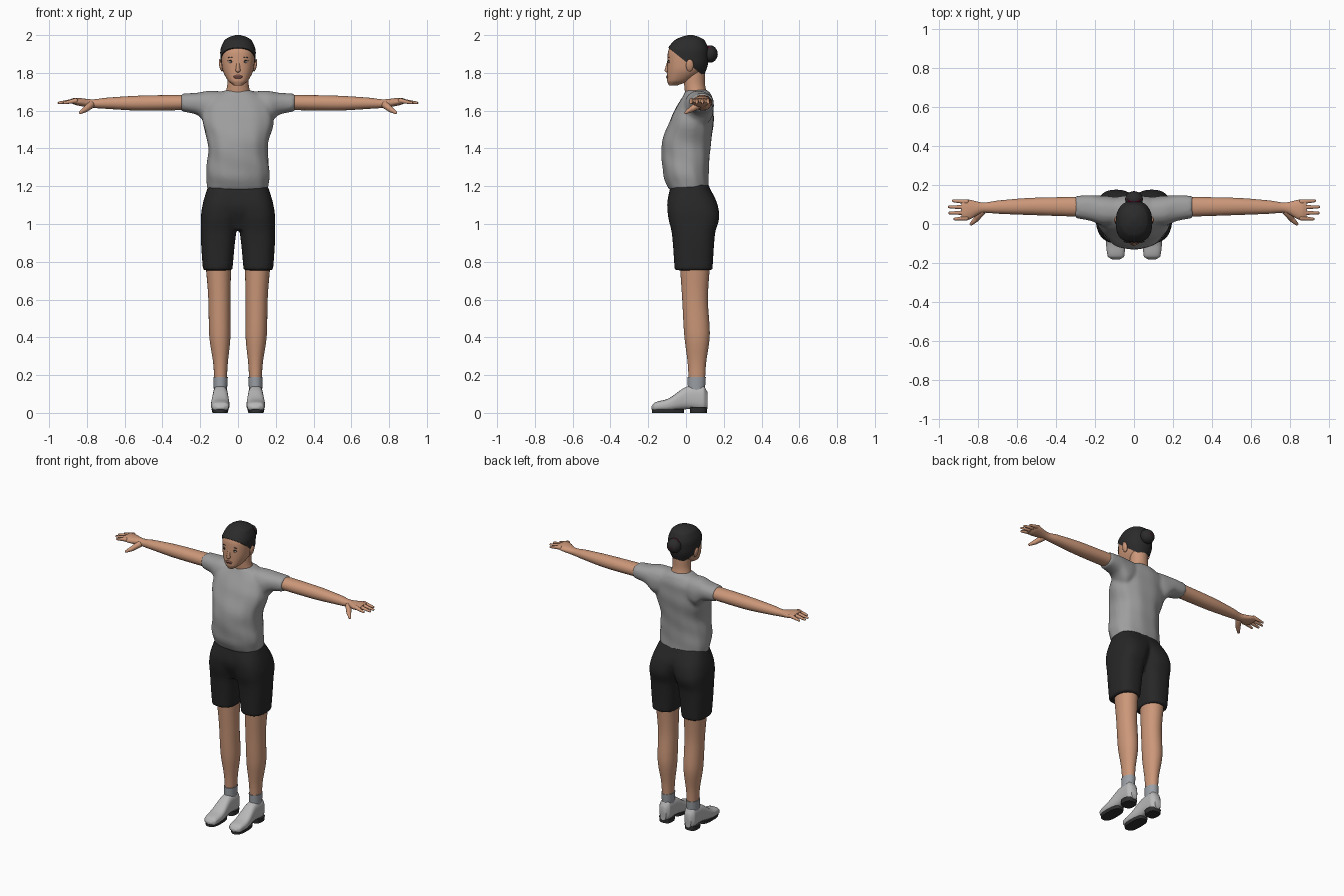
import bpy, bmesh, math
from mathutils import Vector, Matrix

default_cube = bpy.data.objects.get("Cube")
if default_cube:
    bpy.data.objects.remove(default_cube, do_unlink=True)


def material(name, red, green, blue):
    mat = bpy.data.materials.new(name)
    mat.use_nodes = True
    colour = (red, green, blue, 1)
    mat.diffuse_color = colour
    shader = mat.node_tree.nodes["Principled BSDF"]
    shader.inputs["Base Color"].default_value = colour
    shader.inputs["Roughness"].default_value = .8
    return mat


skin = material("skin", .6, .31, .19)
shirt_grey = material("shirt_grey", .34, .34, .34)
shorts_black = material("shorts_black", .02, .02, .02)
hair_dark = material("hair_dark", .024, .024, .024)
shoe_grey = material("shoe_light_grey", .48, .48, .48)
sock_grey = material("sock_grey", .33, .35, .38)
sole_dark = material("sole_dark", .03, .03, .03)
tie_red = material("tie_red", .13, .003, .03)
lip_red = material("lip_red", .36, .13, .1)
eye_white = material("eye_white", .5, .45, .42)


def smooth_rows(rows, steps):
    """Blend section rows along their first value without overshoot."""
    slopes = [[(end - start) / (after[0] - before[0]) for start, end in zip(before, after)]
              for before, after in zip(rows, rows[1:])]
    tangents = [slopes[0]]
    for before, after in zip(slopes, slopes[1:]):
        tangents.append([2 * p * q / (p + q) if p * q > 0 else 0 for p, q in zip(before, after)])
    tangents.append(slopes[-1])
    blended = []
    for index, (row, following) in enumerate(zip(rows, rows[1:])):
        gap = following[0] - row[0]
        for step in range(steps):
            t = step / steps
            rest = 1 - t
            for_start, for_end = rest * rest * (1 + t + t), t * t * (1 + rest + rest)
            leave, arrive = gap * t * rest * rest, -gap * t * t * rest
            blended.append([for_start * start + for_end * end + leave * tangent + arrive * other
                            for start, end, tangent, other in
                            zip(row, following, tangents[index], tangents[index + 1])])
    return blended + [rows[-1]]


def loft(bm, axis, rows, side=1, power=2.3, count=32, steps=6, fold=0):
    """Each row: position on the axis, then low and high bounds across it."""
    rings = []
    for pos, u_low, u_high, v_low, v_high in smooth_rows(rows, steps):
        ring = []
        for index in range(count):
            angle = math.tau * index / count
            cos, sin = math.cos(angle), math.sin(angle)
            crease = 1 + fold * math.sin(7 * angle + 30 * pos) * math.sin(4 * angle - 20 * pos)
            u_reach = crease * math.copysign(abs(cos) ** (2 / power), cos)
            v_reach = crease * math.copysign(abs(sin) ** (2 / power), sin)
            u = (u_low + u_high + u_reach * (u_high - u_low)) / 2
            v = (v_low + v_high + v_reach * (v_high - v_low)) / 2
            x, y, z = {"x": (pos, u, v), "y": (u, pos, v), "z": (u, v, pos)}[axis]
            ring.append(bm.verts.new((x * side, y, z)))
        rings.append(ring)
    for ring, above in zip(rings, rings[1:]):
        for index in range(count):
            bm.faces.new((ring[index - 1], ring[index], above[index], above[index - 1]))
    bm.faces.new(rings[0])
    bm.faces.new(rings[-1])


def upright(bm, rows, **options):
    """Symmetric loft; each row: height, half width, front, back."""
    loft(bm, "z", [(z, -half, half, front, back) for z, half, front, back in rows], **options)


def blob(bm, centre, radii, turn=0):
    place = Matrix.Translation(centre) @ Matrix.Rotation(turn, 4, "Y") @ Matrix.Diagonal((*radii, 1))
    bmesh.ops.create_uvsphere(bm, u_segments=24, v_segments=14, radius=1, matrix=place)


def capsule(bm, start, end, start_radius, end_radius):
    """Sphere split at its equator and stretched between two points."""
    start, end = Vector(start), Vector(end)
    aim = (end - start).to_track_quat("Z", "Y")
    for vert in bmesh.ops.create_uvsphere(bm, u_segments=14, v_segments=10, radius=1)["verts"]:
        at_end = vert.co.z > .01
        reach = aim @ vert.co * (end_radius if at_end else start_radius)
        vert.co = (end if at_end else start) + reach


def finish(name, bm, mat, fuse=False):
    bmesh.ops.recalc_face_normals(bm, faces=bm.faces)
    mesh = bpy.data.meshes.new(name)
    bm.to_mesh(mesh)
    bm.free()
    mesh.materials.append(mat)
    part = bpy.data.objects.new(name, mesh)
    bpy.context.collection.objects.link(part)
    if fuse:
        remesh = part.modifiers.new("fuse", "REMESH")
        remesh.mode = "VOXEL"
        remesh.voxel_size = .01
        remesh.use_smooth_shade = True
        soften = part.modifiers.new("soften", "SMOOTH")
        soften.iterations = 5
    bpy.ops.object.select_all(action="DESELECT")
    bpy.context.view_layer.objects.active = part
    part.select_set(True)
    bpy.ops.object.shade_smooth_by_angle(angle=math.radians(50))


# Shirt and shorts, each fused into one cloth
shirt, shorts = bmesh.new(), bmesh.new()
upright(shirt, [(1.18, .16, -.09, .12), (1.26, .168, -.12, .12), (1.4, .157, -.13, .13),
                (1.56, .19, -.08, .147), (1.63, .18, -.045, .147), (1.69, .11, -.01, .13),
                (1.71, .06, 0, .11)], count=48, fold=.02)
upright(shorts, [(.97, .09, -.05, .1), (1.1, .18, -.1, .15), (1.21, .15, -.08, .12)])
for side in (1, -1):
    loft(shirt, "x", [(.03, 0, .12, 1.56, 1.7), (.15, -.01, .145, 1.52, 1.705),
                      (.22, .015, .147, 1.58, 1.695), (.3, .03, .145, 1.596, 1.69)], side, fold=.01)
    loft(shorts, "z", [(.755, .03, .186, -.06, .14), (.95, .01, .197, -.075, .154),
                       (1.04, -.01, .196, -.095, .177), (1.1, -.04, .188, -.1, .168),
                       (1.21, -.13, .155, -.08, .115)], side, power=2.6)
finish("shirt", shirt, shirt_grey, fuse=True)
finish("shorts", shorts, shorts_black, fuse=True)

for label, side in (("left", 1), ("right", -1)):
    # Leg
    bm = bmesh.new()
    loft(bm, "z", [(.16, .06, .125, .015, .1), (.25, .055, .13, .01, .105),
                   (.42, .04, .153, -.01, .126), (.6, .04, .157, -.02, .116),
                   (.82, .035, .175, -.035, .13)], side, power=2.1)
    finish(label + "_leg", bm, skin)

    # Sock
    bm = bmesh.new()
    loft(bm, "z", [(.12, .058, .128, .01, .1), (.19, .054, .131, .008, .105)], side, power=2.1)
    finish(label + "_sock", bm, sock_grey)

    # Shoe
    bm = bmesh.new()
    loft(bm, "y", [(-.183, .075, .11, .02, .035), (-.165, .05, .135, .01, .055),
                   (-.1, .045, .143, .01, .073), (.02, .053, .133, .02, .143),
                   (.09, .053, .133, .012, .146), (.114, .07, .116, .02, .11)], side, power=2.7)
    finish(label + "_shoe", bm, shoe_grey)

    # Front sole and heel with a gap at the arch
    bm = bmesh.new()
    for front, back, height in ((-.18, -.01, .02), (.02, .11, .03)):
        loft(bm, "z", [(0, .055, .135, front, back), (height, .05, .14, front, back)],
             side, power=2.8, steps=1)
    finish(label + "_sole", bm, sole_dark)

    # Arm and palm, then fingers and thumb
    bm = bmesh.new()
    loft(bm, "x", [(.2, .035, .14, 1.605, 1.685), (.5, .045, .135, 1.6, 1.68),
                   (.7, .053, .12, 1.61, 1.668), (.77, .058, .11, 1.615, 1.66),
                   (.86, .02, .126, 1.63, 1.668), (.885, .03, .12, 1.642, 1.662)], side, power=2.1)
    for finger in range(4):
        across = .114 - .028 * finger
        spread = .003 * (1.5 - finger)
        reach = .95 - .012 * (finger - 1.4) ** 2
        capsule(bm, (side * .86, across, 1.653), (side * reach, across + spread, 1.641), .013, .007)
    capsule(bm, (side * .78, .065, 1.63), (side * .81, .025, 1.605), .02, .015)
    capsule(bm, (side * .81, .025, 1.605), (side * .835, 0, 1.59), .015, .008)
    finish(label + "_arm", bm, skin)

    # Ear
    bm = bmesh.new()
    blob(bm, (side * .09, .02, 1.84), (.01, .02, .033), side * .2)
    finish(label + "_ear", bm, skin)

    # Eye
    bm = bmesh.new()
    blob(bm, (side * .036, -.09, 1.858), (.015, .005, .006))
    finish(label + "_eye", bm, eye_white)

    # Pupil, lash line and brow
    bm = bmesh.new()
    blob(bm, (side * .036, -.094, 1.859), (.005, .003, .005))
    for height in (1.866, 1.883):
        blob(bm, (side * .037, -.09, height), (.018, .005, .002), side * .12)
    finish(label + "_brow_and_pupil", bm, hair_dark)

# Neck
bm = bmesh.new()
upright(bm, [(1.66, .075, 0, .12), (1.75, .056, -.01, .1), (1.83, .056, 0, .1)], power=2)
finish("neck", bm, skin)

# Head with nose
bm = bmesh.new()
upright(bm, [(1.732, .02, -.09, -.05), (1.76, .054, -.1, .02), (1.83, .085, -.1, .1),
             (1.9, .09, -.097, .11), (1.95, .08, -.078, .106), (1.99, .03, -.01, .05)])
capsule(bm, (0, -.09, 1.87), (0, -.1, 1.816), .006, .014)
finish("head", bm, skin)

# Lips with a dark mouth line
for name, mat, depth, height in (("lips", lip_red, .008, .01), ("mouth_line", sole_dark, .01, .003)):
    bm = bmesh.new()
    blob(bm, (0, -.097, 1.779), (.025, depth, height))
    finish(name, bm, mat)

# Hair cap, trimmed along a sloping hairline
bm = bmesh.new()
upright(bm, [(1.77, .06, -.11, .09), (1.86, .093, -.107, .118), (1.91, .094, -.103, .12),
             (1.97, .073, -.064, .1), (1.99, .045, -.026, .07), (2, .012, .01, .036)])
bmesh.ops.bisect_plane(bm, geom=bm.verts[:] + bm.edges[:] + bm.faces[:], clear_inner=True,
                       plane_co=(0, -.09, 1.93), plane_no=(0, .8, 1))
bmesh.ops.holes_fill(bm, edges=[edge for edge in bm.edges if edge.is_boundary], sides=0)
finish("hair", bm, hair_dark)

# Bun and its tie
bm = bmesh.new()
blob(bm, (0, .127, 1.9), (.046, .041, .046))
finish("hair_bun", bm, hair_dark)
bpy.ops.mesh.primitive_torus_add(major_radius=.032, minor_radius=.007, major_segments=28, minor_segments=8,
                                 location=(0, .137, 1.918), rotation=(-.7, 0, 0))
hair_tie = bpy.context.object
hair_tie.name = "hair_tie"
hair_tie.data.materials.append(tie_red)
bpy.ops.object.shade_smooth_by_angle()
